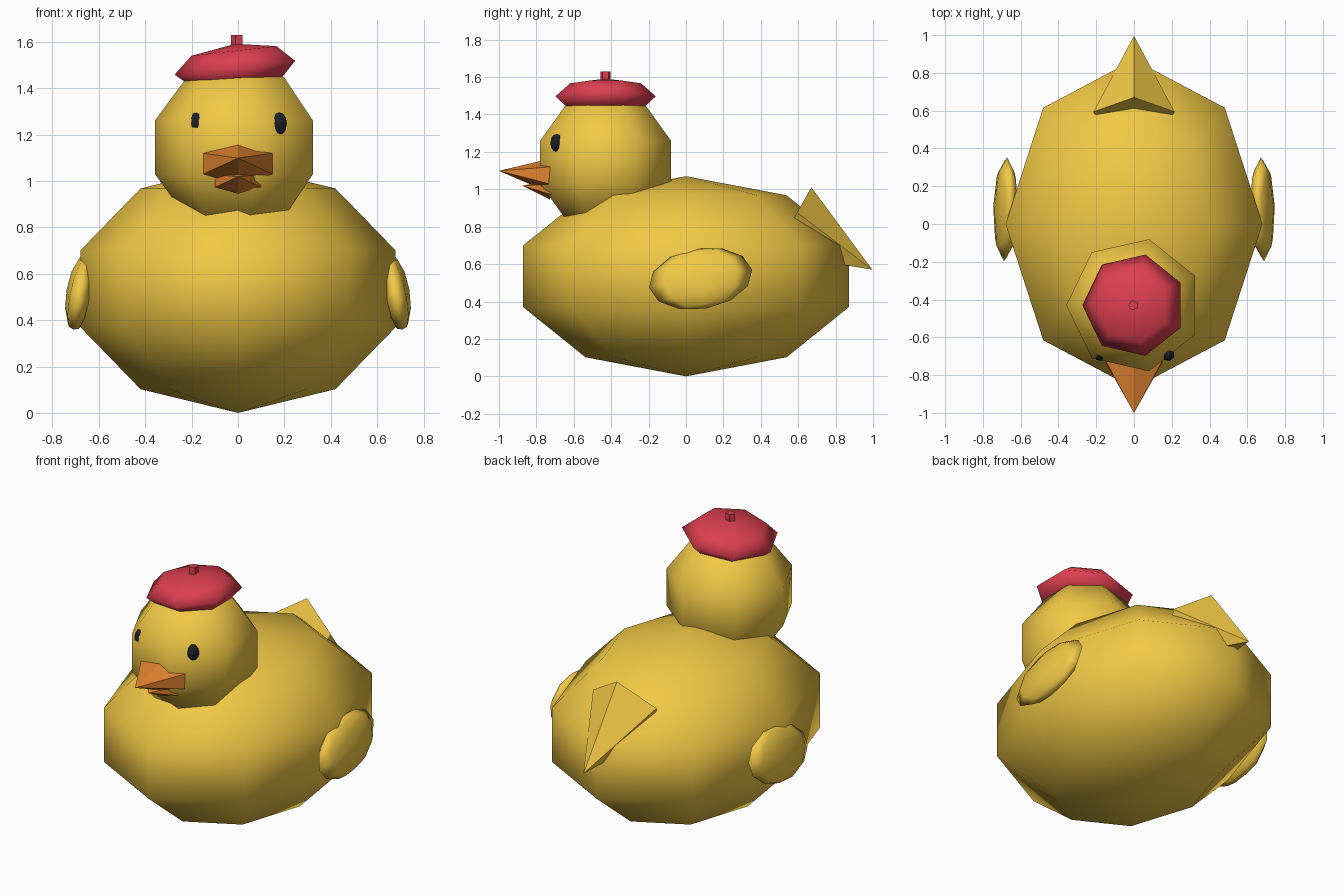
import bpy
import bmesh
from math import sin, cos, pi, radians
from mathutils import Matrix, Vector, Euler

if "Cube" in bpy.data.objects:
    bpy.data.objects.remove(bpy.data.objects["Cube"])


def paint(name, rgb):
    m = bpy.data.materials.new(name)
    m.diffuse_color = (*rgb, 1)
    m.use_nodes = True
    m.node_tree.nodes["Principled BSDF"].inputs["Base Color"].default_value = m.diffuse_color
    return m


YELLOW = paint("yellow", (0.88, 0.58, 0.06))
ORANGE = paint("orange", (0.76, 0.23, 0.03))
RED = paint("red", (0.72, 0.05, 0.08))
BLACK = paint("black", (0.01, 0.015, 0.02))


def lathe(name, profile, n, mat, loc, scale, rot=(0, 0, 0), phase=0, smooth=True):
    """Revolve (radius, z) points, listed bottom to top, into n sides."""
    bm = bmesh.new()
    rings = []
    for r, z in profile:
        if r < 1e-6:
            rings.append([bm.verts.new((0, 0, z))] * n)
        else:
            angles = [radians(phase) + 2 * pi * i / n for i in range(n)]
            rings.append([bm.verts.new((r * cos(a), r * sin(a), z)) for a in angles])
    for low, high in zip(rings, rings[1:]):
        for i in range(n):
            j = (i + 1) % n
            quad = dict.fromkeys((low[i], low[j], high[j], high[i]))
            bm.faces.new(list(quad))
    if profile[0][0] > 1e-6:
        bm.faces.new(rings[0][::-1])
    if profile[-1][0] > 1e-6:
        bm.faces.new(rings[-1])
    for f in bm.faces:
        f.smooth = smooth
    euler = Euler([radians(a) for a in rot])
    bm.transform(Matrix.LocRotScale(Vector(loc), euler, Vector(scale)))
    bmesh.ops.recalc_face_normals(bm, faces=bm.faces[:])
    mesh = bpy.data.meshes.new(name)
    bm.to_mesh(mesh)
    bm.free()
    mesh.materials.append(mat)
    ob = bpy.data.objects.new(name, mesh)
    bpy.context.collection.objects.link(ob)
    return ob


def globe(bands):
    return [(sin(pi * i / bands), -cos(pi * i / bands)) for i in range(bands + 1)]


CONE = [(1, 0), (0, 1)]

# Body and head
lathe("body", globe(5), 8, YELLOW, (0, 0, 0.535), (0.715, 0.915, 0.535))
lathe("head", globe(5), 7, YELLOW, (0, -0.43, 1.145), (0.377, 0.377, 0.372), phase=180)

# Beret, tipped to one side, with its stalk
lathe("beret", globe(4), 7, RED, (0, -0.43, 1.49), (0.275, 0.275, 0.102),
      rot=(0, -6.5, 0), phase=180)
lathe("beret_stalk", [(1, 0), (1, 1)], 5, RED, (-0.003, -0.43, 1.56),
      (0.028, 0.028, 0.07), phase=180, smooth=False)

# Beak halves
lathe("upper_beak", CONE, 6, ORANGE, (0, -0.73, 1.075), (0.173, 0.09, 0.271),
      rot=(85, 0, 0), phase=90, smooth=False)
lathe("lower_beak", CONE, 6, ORANGE, (0, -0.72, 1.0), (0.115, 0.055, 0.156),
      rot=(83, 0, 0), phase=90, smooth=False)

# Tail
lathe("tail", CONE, 5, YELLOW, (0, 0.56, 0.815), (0.226, 0.225, 0.5),
      rot=(-119.3, 0, 0), phase=-90, smooth=False)

# Paired eyes and wings
for side, s in (("right", 1), ("left", -1)):
    lathe(side + "_eye", globe(6), 7, BLACK, (s * 0.18, -0.692, 1.248),
          (0.034, 0.034, 0.048), phase=180)
    lathe(side + "_wing", globe(6), 8, YELLOW, (s * 0.68, 0.078, 0.522),
          (0.06, 0.28, 0.165), rot=(10, s * -10, 0))
